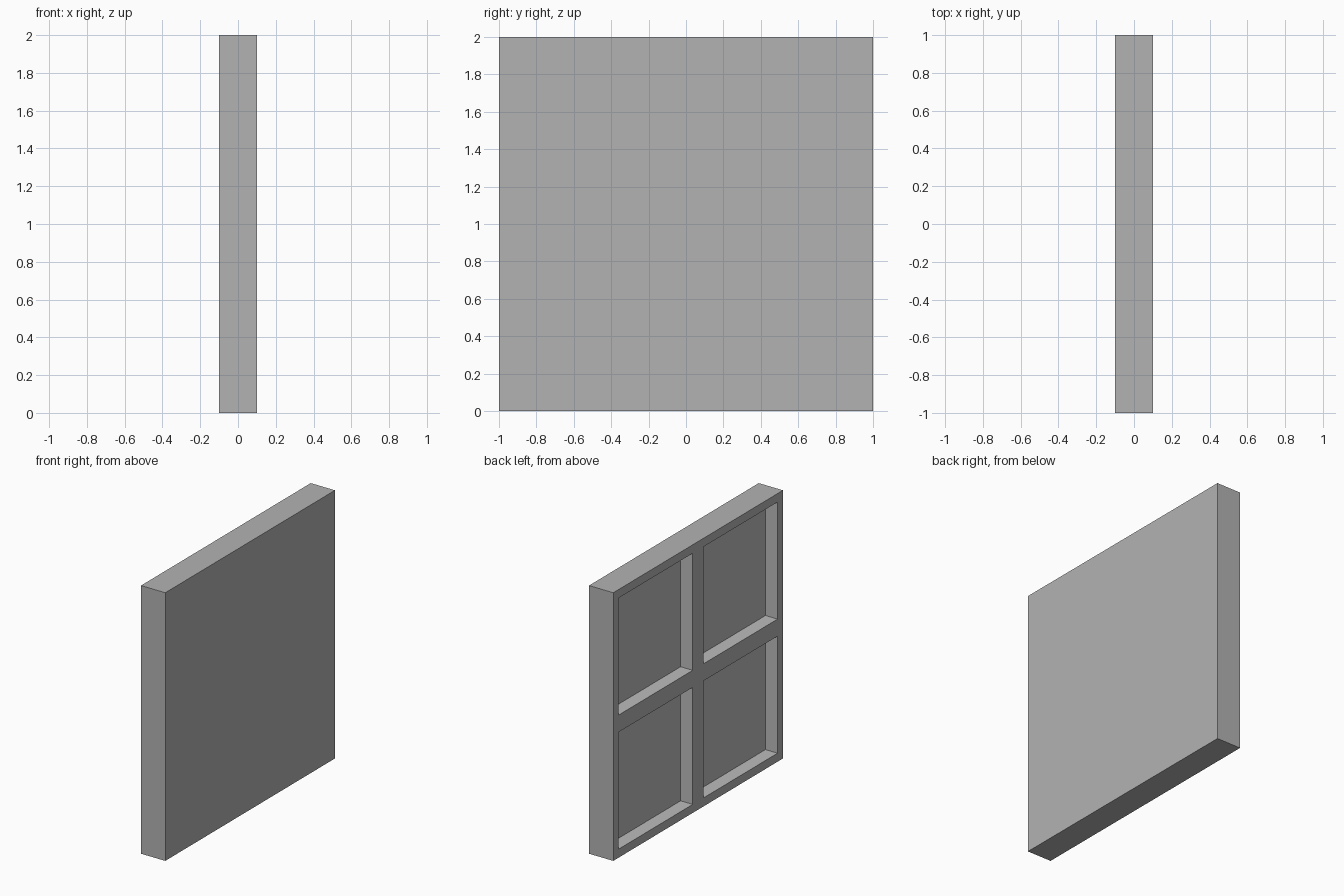
import bpy
import bmesh
from mathutils import Vector

cube = bpy.data.objects.get("Cube")
if cube:
    bpy.data.objects.remove(cube, do_unlink=True)

THICK = 0.2    # slab thickness along x
BORDER = 0.09  # frame width round each pane
DEPTH = 0.1    # recess depth


def make_material(name, grey):
    mat = bpy.data.materials.new(name)
    mat.use_nodes = True
    colour = (grey, grey, grey, 1)
    mat.diffuse_color = colour
    mat.node_tree.nodes["Principled BSDF"].inputs["Base Color"].default_value = colour
    return mat


# Square slab, its left and right halves split into a two by two grid
bm = bmesh.new()
bmesh.ops.create_cube(bm, size=2)
for v in bm.verts:
    v.co = Vector((v.co.x * THICK / 2, v.co.y, v.co.z + 1))
for normal in ((0, 1, 0), (0, 0, 1)):
    bmesh.ops.bisect_plane(bm, geom=bm.verts[:] + bm.edges[:] + bm.faces[:],
                           plane_co=(0, 0, 1), plane_no=normal)
bm.normal_update()

# Four square recesses sunk into the -x side
panes = [f for f in bm.faces if f.normal.x < -0.9]
bmesh.ops.inset_individual(bm, faces=panes, thickness=BORDER)
walls = bmesh.ops.inset_individual(bm, faces=panes, thickness=0, depth=-DEPTH)["faces"]
for f in panes + walls:
    f.material_index = 1

mesh = bpy.data.meshes.new("window_panel")
bm.to_mesh(mesh)
bm.free()
mesh.materials.append(make_material("frame_grey", 0.45))
mesh.materials.append(make_material("recess_grey", 0.5))
panel = bpy.data.objects.new("window_panel", mesh)
bpy.context.collection.objects.link(panel)
